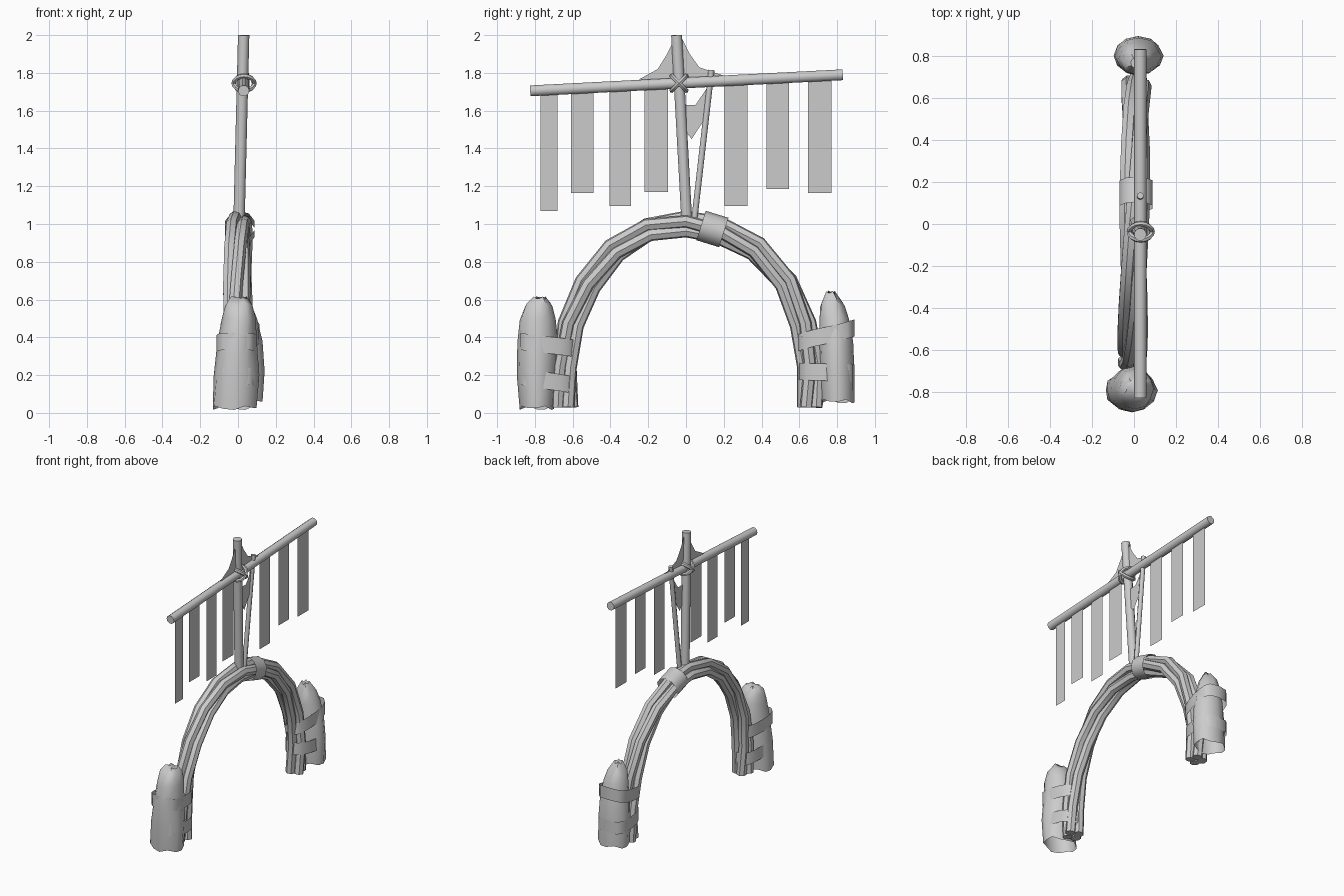
import bpy, bmesh, math
from mathutils import Vector

cube = bpy.data.objects.get("Cube")
if cube:
    bpy.data.objects.remove(cube, do_unlink=True)

grey = bpy.data.materials.new("plain_grey")
grey.use_nodes = True
grey.diffuse_color = (0.6, 0.6, 0.6, 1)
grey.node_tree.nodes["Principled BSDF"].inputs["Base Color"].default_value = (0.6, 0.6, 0.6, 1)


def finish(name, bm, angle=50):
    """Turn a bmesh into a shaded object."""
    bmesh.ops.recalc_face_normals(bm, faces=bm.faces)
    mesh = bpy.data.meshes.new(name)
    bm.to_mesh(mesh)
    bm.free()
    mesh.materials.append(grey)
    ob = bpy.data.objects.new(name, mesh)
    bpy.context.collection.objects.link(ob)
    bpy.ops.object.select_all(action='DESELECT')
    ob.select_set(True)
    bpy.context.view_layer.objects.active = ob
    bpy.ops.object.shade_smooth_by_angle(angle=math.radians(angle))
    return ob


def loft(name, rings, cap_start=True, cap_end=True):
    """Join closed rings of points into a skin."""
    bm = bmesh.new()
    rows = [[bm.verts.new(p) for p in ring] for ring in rings]
    n = len(rows[0])
    for a, b in zip(rows, rows[1:]):
        for i in range(n):
            j = (i + 1) % n
            bm.faces.new((a[i], a[j], b[j], b[i]))
    if cap_start:
        bm.faces.new(rows[0])
    if cap_end:
        bm.faces.new(rows[-1])
    return finish(name, bm)


def tube(name, path, radius, sides=8):
    """Sweep a circle along a path."""
    path = [Vector(p) for p in path]
    rings = []
    for i, p in enumerate(path):
        t = (path[min(i + 1, len(path) - 1)] - path[max(i - 1, 0)]).normalized()
        u = (Vector((1, 0, 0)) - t * t.x).normalized()
        v = t.cross(u)
        rings.append([p + radius * (u * math.cos(a) + v * math.sin(a))
                      for a in (math.tau * k / sides for k in range(sides))])
    return loft(name, rings)


def sheet(name, outline, x=0.03):
    """Flat cloth in the y-z plane."""
    bm = bmesh.new()
    bm.faces.new([bm.verts.new((x, y, z)) for y, z in outline])
    return finish(name, bm)


# Arch centre line, as (y, z)
arch = [(-.64, .03), (-.64, .24), (-.61, .47), (-.52, .68), (-.38, .86), (-.2, .97), (0, 1.0),
        (.17, .97), (.37, .87), (.53, .69), (.62, .47), (.66, .25), (.655, .03)]


def arch_frame(i):
    p = Vector((0.015 * arch[i][0], *arch[i]))
    a, b = arch[max(i - 1, 0)], arch[min(i + 1, len(arch) - 1)]
    t = Vector((0, b[0] - a[0], b[1] - a[1])).normalized()
    return p, t, Vector((0, -t.z, t.y))


# Twisted strands of the arch
for k in range(4):
    path = []
    for i in range(len(arch)):
        p, t, n = arch_frame(i)
        a = math.tau * k / 4 + i * 0.4 + 0.4
        path.append(p + 0.04 * (n * math.cos(a) + Vector((1, 0, 0)) * math.sin(a)))
    tube(f"arch_strand_{k + 1}", path, 0.034, 7)

# Collar wrapped around the arch near its top
rings = []
for y, z in ((.08, .992), (.2, .955)):
    n = Vector((0, .3, .95))
    rings.append([Vector((0.01, y, z)) + 0.082 * (n * math.cos(a) + Vector((1, 0, 0)) * math.sin(a))
                  for a in (math.tau * k / 10 for k in range(10))])
loft("arch_collar", rings, False, False)

# Mast, crossbeam and thin brace
tube("mast", [(0.005, 0.005, 1.0), (0.03, -.05, 2.0)], 0.03, 10)
tube("crossbeam", [(0.03, -.825, 1.705), (0.03, .83, 1.79)], 0.03, 10)
tube("brace", [(0.02, .045, 1.03), (0.03, .135, 1.815)], 0.016, 8)

# Crossed lashing at the joint
for side, s in (("a", 1), ("b", -1)):
    d = Vector((0, 1, s)).normalized()
    w = Vector((0, -s, 1)).normalized()
    c = Vector((0.032, -.037, 1.745))
    rings = []
    for k in range(17):
        a = math.tau * k / 16
        out = Vector((1, 0, 0)) * math.cos(a) + d * math.sin(a)
        rings.append([c + out * (0.054 + 0.013 * math.cos(b)) + w * 0.013 * math.sin(b)
                      for b in (math.tau * m / 6 for m in range(6))])
    loft("lashing_" + side, rings, False, False)

# Hanging cloth strips: start y, end y, bottom z
strips = [(-.77, -.68, 1.07), (-.61, -.49, 1.165), (-.405, -.29, 1.095), (-.22, -.095, 1.17),
          (.205, .325, 1.095), (.425, .545, 1.185), (.645, .77, 1.165)]
for k, (y0, y1, low) in enumerate(strips):
    top = [1.75 + 0.051 * y for y in (y0, y1)]
    sheet(f"cloth_strip_{k + 1}", [(y0, low), (y1, low), (y1, top[1]), (y0, top[0])])

# Torn cloth around the mast
sheet("upper_cloth", [(-.25, 1.765), (-.15, 1.82), (-.1, 1.9), (-.06, 1.98), (-.02, 1.98),
                      (.02, 1.9), (.07, 1.83), (.2, 1.785), (0, 1.74)])
sheet("lower_cloth", [(-.02, 1.63), (.05, 1.63), (.125, 1.74), (.115, 1.58), (.03, 1.45), (-.01, 1.5)])


def stump(name, levels):
    """Bark stump from levels of (z, centre x, centre y, half x, half y)."""
    rings = []
    for i, (z, cx, cy, hx, hy) in enumerate(levels):
        rings.append([(cx + hx * math.cos(a) * (1 + .05 * math.sin(3 * k + i)),
                       cy + hy * math.sin(a), z + .012 * math.sin(2 * k))
                      for k, a in ((k, math.tau * k / 12) for k in range(12))])
    loft(name, rings, False, True)


stump("front_stump", [(.025, -.02, -.79, .118, .09), (.2, -.01, -.79, .118, .105),
                      (.38, -.005, -.785, .1, .108), (.5, .005, -.785, .088, .095),
                      (.57, .005, -.78, .074, .072), (.605, .005, -.775, .045, .035)])
stump("back_stump", [(.06, .02, .805, .11, .088), (.22, .02, .8, .116, .092),
                     (.38, .02, .795, .105, .09), (.5, .015, .785, .085, .078),
                     (.57, .01, .775, .065, .065), (.635, .01, .765, .025, .025)])


def strap(name, cy, hy, z, slope, height, side):
    """Band around leg and stump, wider on the stump side."""
    rings = []
    for dz in (-height / 2, height / 2):
        ring = []
        for k in range(16):
            a = math.tau * k / 16
            c, s = math.cos(a), math.sin(a)
            x = math.copysign(abs(c) ** 0.6, c) * (0.1 + 0.022 * s * side)
            ring.append((x + 0.01 * side, cy + hy * math.copysign(abs(s) ** 0.8, s),
                         z + slope * s + dz))
        rings.append(ring)
    loft(name, rings, False, False)


# Straps binding the stumps to the arch feet
strap("front_upper_strap", -.735, .15, .36, -.02, .09, -1)
strap("front_lower_strap", -.735, .148, .17, -.025, .09, -1)
strap("back_upper_strap", .74, .152, .41, .04, .09, 1)
strap("back_lower_strap", .745, .148, .215, -.005, .09, 1)
